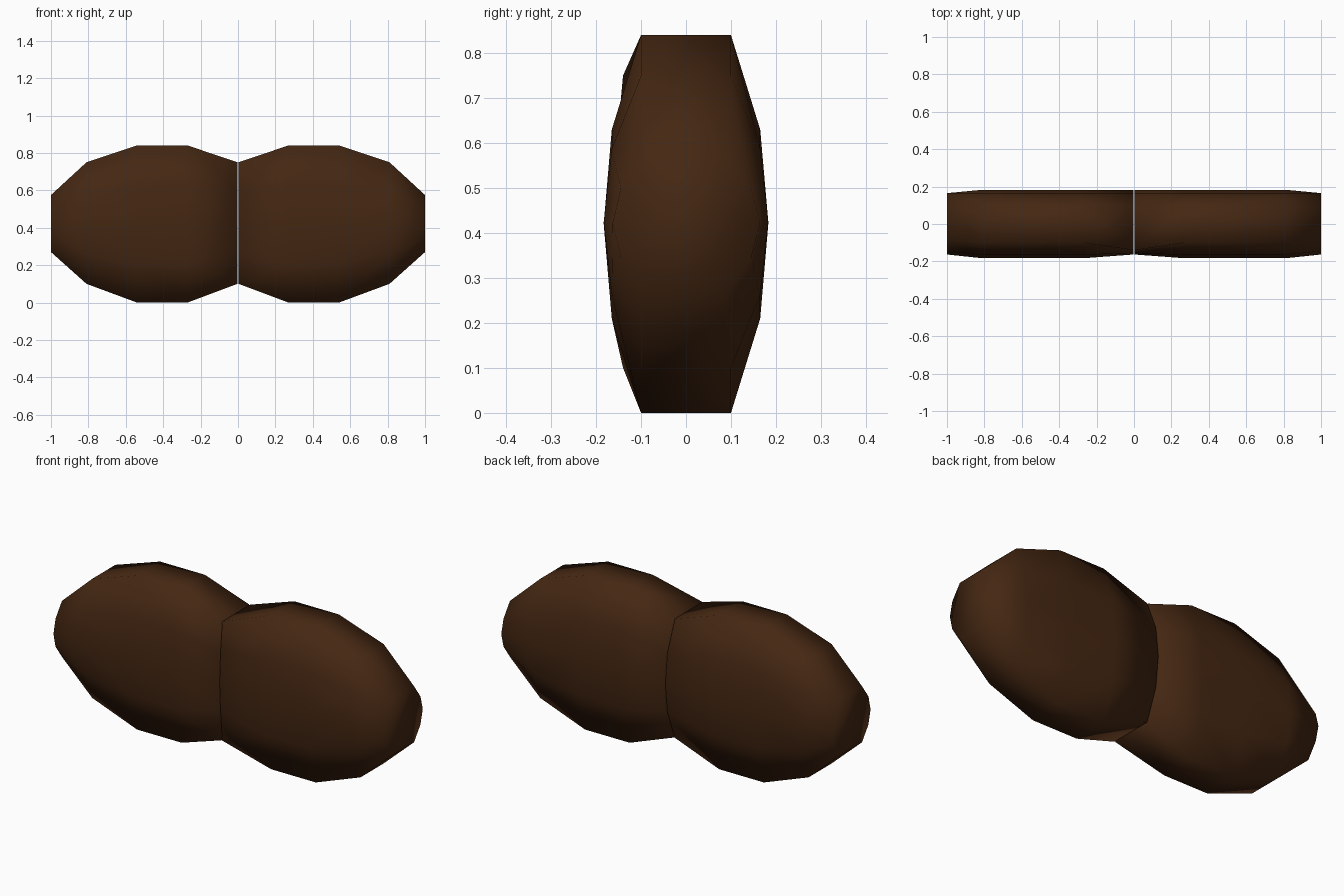
import bpy, bmesh

if "Cube" in bpy.data.objects:
    bpy.data.objects.remove(bpy.data.objects["Cube"])

brown = bpy.data.materials.new("dark_brown")
brown.diffuse_color = (0.058, 0.020, 0.006, 1)
brown.use_nodes = True
brown.node_tree.nodes["Principled BSDF"].inputs["Base Color"].default_value = brown.diffuse_color

# Sections along x: x, z low, z high, front and back half depths (rim, quarter, middle)
FULL = (0.10, 0.165, 0.183)
SECTIONS = [
    (0.003, 0.10, 0.75, (0.14, 0.155, 0.163), FULL),
    (0.27, 0.0, 0.84, FULL, FULL),
    (0.54, 0.0, 0.84, FULL, FULL),
    (0.81, 0.10, 0.75, FULL, FULL),
    (1.0, 0.27, 0.575, (0.09, 0.145, 0.163), (0.09, 0.145, 0.165)),
]


def lobe(name, side):
    """Pillow-shaped lobe lofted through closed ten-point sections."""
    bm = bmesh.new()
    rings = []
    for x, low, high, front, back in SECTIONS:
        ring = []
        for sign, depth in ((-1, front), (1, back)):
            for i in range(5):
                t = i / 4 if sign < 0 else 1 - i / 4
                y = sign * depth[2 - abs(i - 2)] if i != 2 else sign * depth[2]
                ring.append(bm.verts.new((side * x, y, low + (high - low) * t)))
        rings.append(ring)
    for a, b in zip(rings, rings[1:]):
        for i in range(10):
            j = (i + 1) % 10
            bm.faces.new((a[i], a[j], b[j], b[i]))
    bm.faces.new(rings[0])
    bm.faces.new(rings[-1])
    bmesh.ops.recalc_face_normals(bm, faces=bm.faces)
    for f in bm.faces:
        f.smooth = True
    mesh = bpy.data.meshes.new(name)
    bm.to_mesh(mesh)
    bm.free()
    mesh.materials.append(brown)
    bpy.context.collection.objects.link(bpy.data.objects.new(name, mesh))


# Two mirrored lobes with a hairline gap
lobe("left_lobe", -1)
lobe("right_lobe", 1)
